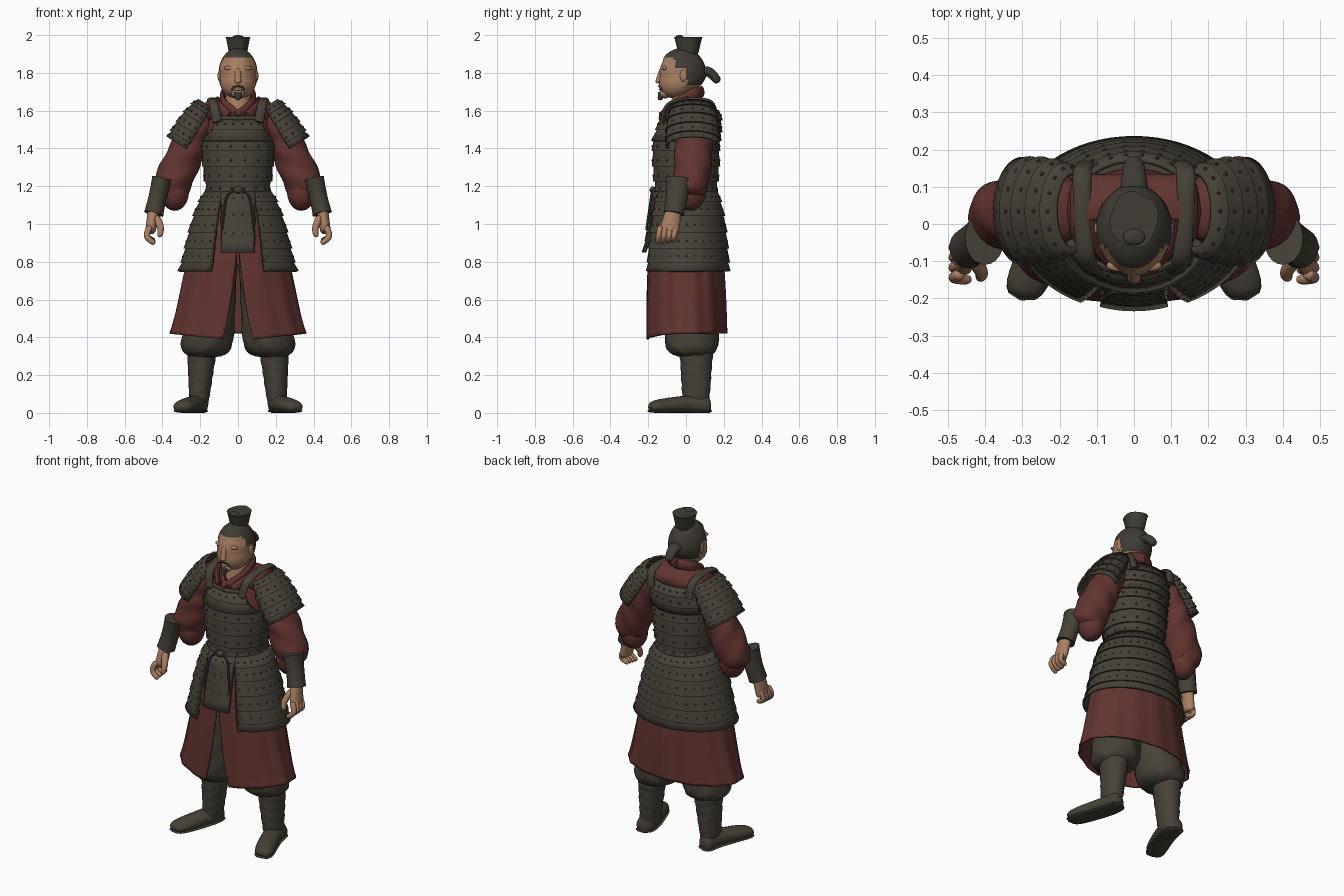
import bpy, bmesh, math
from math import pi, sin, cos, asin, sqrt
from mathutils import Vector, Matrix

if "Cube" in bpy.data.objects:
    bpy.data.objects.remove(bpy.data.objects["Cube"])

X, Y, Z = Vector((1, 0, 0)), Vector((0, 1, 0)), Vector((0, 0, 1))
DOWN, TOEWARD = -Z, Vector((.25, -1, 0))
CHEST, WAIST, SKIRT_HEM, ROBE_HEM = 1.44, 1.17, .75, .42
made = []


def material(name, rgb):
    mat = bpy.data.materials.new(name)
    mat.use_nodes = True
    mat.diffuse_color = (*rgb, 1)
    shader = mat.node_tree.nodes["Principled BSDF"]
    shader.inputs["Base Color"].default_value = (*rgb, 1)
    shader.inputs["Roughness"].default_value = .8
    return mat


OLIVE = material("olive_armour", (.06, .053, .038))
HAIR = material("dark_hair", (.05, .045, .034))
RED = material("dull_red_cloth", (.12, .034, .029))
SKIN = material("tan_skin", (.4, .215, .125))


def finish(name, bm, mat, mirror=False, thick=0):
    bmesh.ops.recalc_face_normals(bm, faces=bm.faces)
    mesh = bpy.data.meshes.new(name)
    bm.to_mesh(mesh)
    bm.free()
    mesh.materials.append(mat)
    ob = bpy.data.objects.new(name, mesh)
    bpy.context.collection.objects.link(ob)
    if thick:
        solid = ob.modifiers.new("thickness", "SOLIDIFY")
        solid.thickness, solid.offset = thick, 0
    if mirror:
        ob.modifiers.new("both_sides", "MIRROR").use_mirror_merge = False
    made.append(ob)
    return ob


def along(path, u):
    # Smooth curve through the path points
    u = min(max(u, 0), 1) * (len(path) - 1)
    i = min(int(u), len(path) - 2)
    f = u - i
    a, b, c, d = (Vector(path[min(max(i + k, 0), len(path) - 1)]) for k in (-1, 0, 1, 2))
    return b + (f * (c - a) + f**2 * (2*a - 5*b + 4*c - d) + f**3 * (3*b - a - 3*c + d)) / 2


def loft(name, path, mat, start, end=None, bulge=0, ref=Y, axis=None, seg=32, steps=24, rounded=False,
         rows=0, flare=.01, mid=0, half=None, studs=0, folds=(0, 0, 0), mirror=False, thick=0):
    """Sweep tapering ellipses down a path; rows makes overlapping plates, half opens the ring."""
    end = end or start

    def point(u, angle, grow=0):
        tangent = axis or along(path, u + .02) - along(path, u - .02)
        side = ref.cross(tangent).normalized()
        front = side.cross(tangent).normalized()
        depth, count, twist = folds
        scale = 1 + depth * sin(count * angle + twist * u)
        if rounded:
            scale *= sqrt(max(.002, 1 - (2 * u - 1) ** 6))
        ra, rb = (scale * (s + (e - s) * u + bulge * sin(pi * u)) + grow for s, e in zip(start, end))
        return along(path, u) + side * ra * sin(angle) + front * rb * cos(angle)

    if rows:
        levels = [(r / rows + k / rows, k * flare) for r in range(rows) for k in (0, 1)]
    else:
        levels = [(k / steps, 0) for k in range(steps + 1)]
    span = half or (lambda u: pi)
    count = seg + 1 if half else seg
    bm = bmesh.new()
    rings = [[bm.verts.new(point(u, mid + span(u) * (2 * k / seg - 1), grow)) for k in range(count)]
             for u, grow in levels]
    for upper, lower in zip(rings, rings[1:]):
        for k in range(seg):
            j = (k + 1) % count
            bm.faces.new((upper[k], upper[j], lower[j], lower[k]))
    if not half:
        bm.faces.new(rings[0])
        bm.faces.new(rings[-1])
    ob = finish(name, bm, mat, mirror, thick)
    if studs:
        bm = bmesh.new()
        for r in range(rows):
            u = (r + .6) / rows
            for k in range(studs):
                place = point(u, mid + span(u) * ((2 * k + 1) / studs - 1), flare * .7)
                bmesh.ops.create_icosphere(bm, subdivisions=1, radius=.007, matrix=Matrix.Translation(place))
        finish(name + "_studs", bm, mat, mirror)
    return ob


def ball(name, loc, size, mat, mirror=False):
    bm = bmesh.new()
    bmesh.ops.create_uvsphere(bm, u_segments=40, v_segments=28, radius=1,
                              matrix=Matrix.Translation(loc) @ Matrix.Diagonal((*size, 1)))
    return finish(name, bm, mat, mirror)


def upright(top, bottom, top_y=0):
    return [(0, top_y, top), (0, 0, bottom)]


# Tunic, neck and crossed collar
ball("tunic_body", (0, .015, 1.42), (.18, .135, .27), RED)
loft("tunic_shoulders", [(-.18, .035, 1.6), (.18, .035, 1.6)], RED, (.07, .1), axis=X, rounded=True)
loft("neck", upright(1.75, 1.58), SKIN, (.06, .06), (.075, .09), axis=DOWN)
loft("collar", [(0, .085, 1.7), (.075, .045, 1.69), (.07, -.055, 1.63), (-.01, -.13, 1.565)], RED,
     (.014, .03), ref=Z, seg=12, mirror=True)
loft("lapels", [(.11, .02, 1.65), (.1, -.06, 1.62), (.05, -.12, 1.57)], RED,
     (.014, .028), ref=Z, seg=12, mirror=True)

# Plated cuirass with shoulder straps
loft("cuirass", upright(CHEST, WAIST), OLIVE, (.19, .172), (.158, .155), bulge=.008, axis=DOWN, seg=48,
     rows=4, studs=16)
loft("chest_plate", upright(1.56, CHEST, .02), OLIVE, (.17, .15), (.19, .17), axis=DOWN, seg=20,
     rows=2, half=lambda u: .72 + u * u / 2, studs=6, thick=.012)
loft("chest_rim", [(-.11, -.105, 1.56), (0, -.135, 1.56), (.11, -.105, 1.56)], OLIVE, (.01, .012), ref=Z, seg=10)
loft("back_plate", upright(1.6, CHEST, .03), OLIVE, (.17, .14), (.19, .172), bulge=.01, axis=DOWN, seg=24,
     rows=3, mid=pi, half=lambda u: .8 + u / 2, studs=8, thick=.012)
loft("shoulder_straps", [(.11, -.125, 1.54), (.13, -.08, 1.64), (.14, .12, 1.65), (.13, .16, 1.55)], OLIVE,
     (.012, .025), ref=X, seg=12, mirror=True)

# Belt with knot and cords
loft("belt", upright(WAIST + .03, WAIST - .02), OLIVE, (.16, .155), bulge=.015, axis=DOWN, steps=6)
ball("belt_knot", (0, -.175, 1.18), (.025, .018, .018), OLIVE)
loft("belt_cords", [(.01, -.18, 1.18), (.06, -.185, 1.14), (.085, -.21, .97)], OLIVE, (.006, .006), seg=8, mirror=True)

# Plated skirt and front apron
loft("armour_skirt", upright(WAIST, SKIRT_HEM), OLIVE, (.17, .16), (.305, .22), bulge=.015, axis=DOWN, seg=56,
     rows=6, mid=pi, half=lambda u: pi - .46, studs=26, thick=.014)
loft("front_apron", upright(WAIST, .85), OLIVE, (.18, .168), (.28, .222), axis=DOWN, seg=12,
     rows=4, flare=.006, half=lambda u: asin(.088 / (.18 + u / 10)), studs=4, thick=.014)

# Long split robe, dipping towards its front corners
robe = loft("robe", upright(1.12, ROBE_HEM), RED, (.16, .15), (.36, .212), bulge=.015, axis=DOWN, seg=96, mid=pi,
            half=lambda u: pi - .36 * max(0, u - .35), folds=(.012, 14, 2), thick=.01)
for v in robe.data.vertices:
    if v.co.z < SKIRT_HEM and v.co.y < 0:
        v.co.z -= .12 * (SKIRT_HEM - v.co.z) * max(0, 1 - abs(v.co.x) / .36)

# Baggy trousers and tapered boots
loft("trousers", [(.085, 0, .95), (.175, .035, .29)], OLIVE, (.08, .11), (.155, .155), axis=DOWN,
     steps=40, rounded=True, folds=(.025, 7, 30), mirror=True)
loft("boot_shafts", [(.19, .055, .34), (.208, .052, .03)], OLIVE, (.082, .092), (.046, .066), axis=DOWN,
     folds=(.02, 2, 40), mirror=True)
feet = loft("boot_feet", [(.205, .13, .035), (.225, .01, .045), (.305, -.2, .03)], OLIVE, (.05, .06), (.06, .035),
            ref=Z, axis=TOEWARD, rounded=True, mirror=True)
for v in feet.data.vertices:
    v.co.z = max(0, v.co.z)
loft("boot_soles", [(.205, .135, .01), (.225, .01, .01), (.305, -.205, .01)], OLIVE, (.053, .01), (.06, .01), ref=Z,
     axis=TOEWARD, rounded=True, mirror=True)

# Sleeves, shoulder plates and bracers
loft("sleeves", [(.17, .04, 1.6), (.27, .04, 1.39), (.38, .02, 1.14)], RED, (.06, .09), (.105, .09), bulge=.01,
     steps=40, rounded=True, folds=(.04, 3, 26), mirror=True)
ball("sleeve_bags", (.335, .025, 1.17), (.075, .08, .1), RED, True)
loft("shoulder_plates", [(.165, .035, 1.63), (.3, .035, 1.415)], OLIVE, (.05, .1), (.078, .13), bulge=.015,
     rows=5, mid=-pi / 2, half=lambda u: 1.95, studs=9, thick=.012, mirror=True)
loft("bracers", [(.402, -.04, 1.24), (.426, -.05, 1.14), (.446, -.065, 1.055)], OLIVE, (.054, .07), (.052, .055),
     bulge=-.005, seg=24, mirror=True)

# Hands with curled fingers
loft("palms", [(.445, -.065, 1.08), (.465, -.09, .95)], SKIN, (.032, .04), (.027, .055), rounded=True, mirror=True)
for i, finger in enumerate(("index", "middle", "ring", "little")):
    y = -.135 + .027 * i
    loft(finger + "_fingers", [(.465, y, .99), (.482, y - .01, .935), (.44, y - .015, .895 + .005 * i)], SKIN,
         (.018, .016), (.014, .014), seg=12, rounded=True, mirror=True)
loft("thumbs", [(.435, -.09, 1.04), (.41, -.13, .98), (.415, -.145, .93)], SKIN, (.022, .022), (.013, .013),
     seg=12, rounded=True, mirror=True)

# Head with a forward jaw; hair is the raised region behind the hairline
centre = Vector((0, -.02, 1.795))
head = ball("head", centre, (.097, .12, .13), SKIN)
head.data.materials.append(HAIR)
for v in head.data.vertices:
    low = max(0, 1.78 - v.co.z)
    v.co.y -= low / 3
    v.co.x *= 1 + 2 * low
for f in head.data.polygons:
    x, y, z = f.center
    if z > 1.88 or (y > -.06 and z > 1.825) or (y > 0 and z > 1.735):
        f.material_index = 1
for i in {i for f in head.data.polygons if f.material_index for i in f.vertices}:
    v = head.data.vertices[i]
    v.co += (v.co - centre).normalized() * .007

# Face
loft("nose", [(0, -.13, 1.825), (0, -.148, 1.745)], SKIN, (.012, .009), (.02, .018), axis=DOWN, seg=14, rounded=True)
ball("brow_ridges", (.04, -.112, 1.825), (.034, .016, .012), SKIN, True)
ball("chin", (0, -.11, 1.69), (.035, .032, .025), SKIN)
ball("lips", (0, -.132, 1.713), (.024, .012, .008), SKIN)
loft("moustache", [(0, -.145, 1.731), (.022, -.138, 1.726), (.036, -.122, 1.708)], HAIR, (.004, .005), ref=Z,
     seg=8, rounded=True, mirror=True)
loft("goatee", [(0, -.13, 1.7), (0, -.137, 1.655)], HAIR, (.026, .02), (.012, .012), axis=DOWN, seg=14, rounded=True)
ball("ears", (.096, -.012, 1.785), (.012, .02, .032), SKIN, True)

# Topknot wrap and hair tail
loft("topknot", [(0, .012, 1.9), (0, .012, 1.99)], HAIR, (.045, .05), (.065, .075), axis=Z, folds=(.04, 4, 0))
ball("topknot_bow", (0, -.035, 1.988), (.03, .022, .012), HAIR)
loft("hair_tail", [(0, .05, 1.8), (0, .12, 1.805), (0, .175, 1.75)], HAIR, (.03, .045), (.022, .024), ref=X, rounded=True)

# Smooth shading with crisp plate edges
bpy.ops.object.select_all(action="DESELECT")
for ob in made:
    ob.select_set(True)
bpy.context.view_layer.objects.active = made[0]
bpy.ops.object.shade_smooth_by_angle(angle=math.radians(40))
